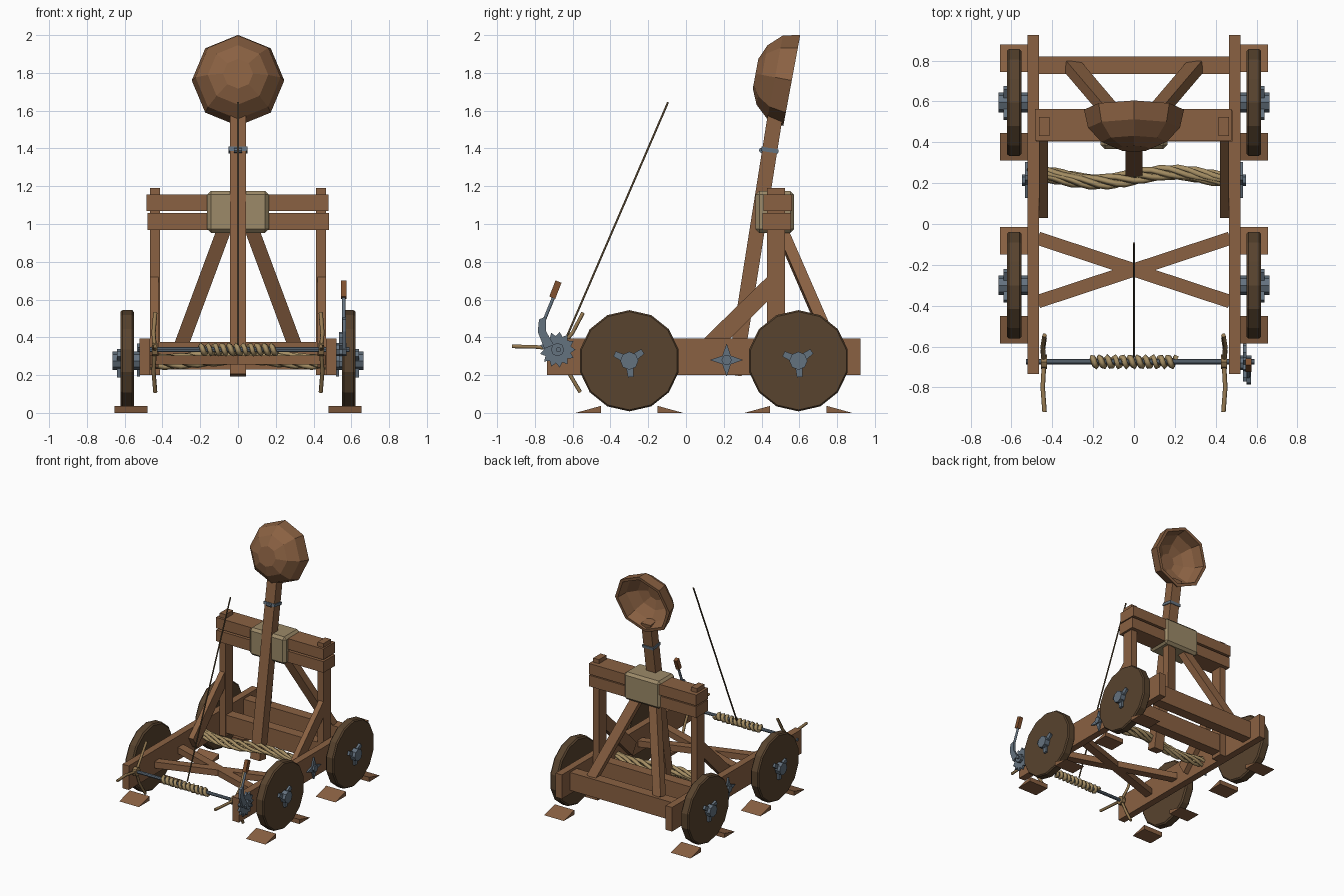
import bpy
import bmesh
from math import sin, cos, pi, radians
from mathutils import Vector

cube = bpy.data.objects.get("Cube")
if cube:
    bpy.data.objects.remove(cube, do_unlink=True)


def material(name, *rgb):
    linear = [((c / 255 + 0.055) / 1.055) ** 2.4 for c in rgb] + [1]
    m = bpy.data.materials.new(name)
    m.use_nodes = True
    m.diffuse_color = linear
    m.node_tree.nodes["Principled BSDF"].inputs["Base Color"].default_value = linear
    return m


WOOD = material("oak wood", 138, 97, 66)
DARK = material("dark wheel wood", 88, 67, 46)
STEEL = material("blue grey steel", 100, 114, 127)
ROPE = material("hemp rope", 166, 143, 100)
CLOTH = material("padding cloth", 156, 138, 104)
SPOKE = material("pale stick wood", 150, 122, 82)
GRIP = material("handle wood", 128, 80, 46)
CORD = material("dark cord", 84, 68, 46)


def finish(name, mesh, mat):
    mesh.materials.clear()
    mesh.materials.append(mat)
    obj = bpy.data.objects.new(name, mesh)
    bpy.context.collection.objects.link(obj)
    return obj


def loft(name, rings, mat):
    """Skin closed rings of equal length and cap both ends."""
    bm = bmesh.new()
    loops = [[bm.verts.new(p) for p in ring] for ring in rings]
    n = len(loops[0])
    for a, b in zip(loops, loops[1:]):
        for i in range(n):
            j = (i + 1) % n
            bm.faces.new((a[i], a[j], b[j], b[i]))
    bm.faces.new(loops[0])
    bm.faces.new(loops[-1])
    bmesh.ops.recalc_face_normals(bm, faces=bm.faces)
    mesh = bpy.data.meshes.new(name)
    bm.to_mesh(mesh)
    bm.free()
    return finish(name, mesh, mat)


def prism(name, outline, x0, x1, mat):
    """Extrude a (y, z) outline along x."""
    return loft(name, [[(x, y, z) for y, z in outline] for x in (x0, x1)], mat)


def box(name, xs, ys, zs, mat):
    (y0, y1), (z0, z1) = ys, zs
    return prism(name, [(y0, z0), (y1, z0), (y1, z1), (y0, z1)], *xs, mat)


def ring(y, z, radii, count, turn=0.0):
    """Regular outline whose corners cycle through the radii."""
    return [(y + r * cos(a), z + r * sin(a)) for i in range(count)
            for r, a in [(radii[i % len(radii)], turn + 2 * pi * i / count)]]


def beam(name, start, end, width, height, ref, mat):
    p, q = Vector(start), Vector(end)
    d = (q - p).normalized()
    side = d.cross(Vector(ref)).normalized()
    up = side.cross(d)
    corners = [side * sx * width / 2 + up * sz * height / 2
               for sx, sz in ((-1, -1), (1, -1), (1, 1), (-1, 1))]
    return loft(name, [[e + c for c in corners] for e in (p, q)], mat)


def tube(name, points, radius, mat, sides=1):
    data = bpy.data.curves.new(name, 'CURVE')
    data.dimensions = '3D'
    data.bevel_depth = radius
    data.bevel_resolution = sides
    data.use_fill_caps = True
    spline = data.splines.new('POLY')
    spline.points.add(len(points) - 1)
    for pt, co in zip(spline.points, points):
        pt.co = (*co, 1)
    temp = bpy.data.objects.new(name, data)
    mesh = bpy.data.meshes.new_from_object(temp)
    bpy.data.objects.remove(temp)
    bpy.data.curves.remove(data)
    return finish(name, mesh, mat)


Y, Z = (0, 1, 0), (0, 0, 1)

# Parts repeated on both sides
for s, label in ((1, "left"), (-1, "right")):
    box(f"{label}_rail", (s * 0.465, s * 0.522), (-0.735, 0.925), (0.2, 0.395), WOOD)
    box(f"{label}_post", (s * 0.413, s * 0.465), (0.43, 0.525), (0.2, 1.19), WOOD)
    prism(f"{label}_side_brace", [(0.03, 0.33), (0.43, 0.72), (0.43, 0.59), (0.08, 0.24)],
          s * 0.422, s * 0.465, WOOD)
    beam(f"{label}_back_brace", (s * 0.3, 0.77, 0.36), (s * 0.07, 0.5, 0.98),
         0.075, 0.06, Y, WOOD)
    beam(f"{label}_floor_brace", (-0.47, s * 0.155 - 0.225, 0.28),
         (0.47, -s * 0.155 - 0.225, 0.28), 0.065, 0.05, Z, WOOD)

    # Wheels, hubs and chocks
    for wy, end in ((-0.3, "front"), (0.595, "rear")):
        tag = f"{end}_{label}"
        rings = [[(s * x, y, z) for y, z in ring(wy, 0.276, [r], 14, pi / 14)]
                 for x, r in ((0.55, 0.257), (0.56, 0.268), (0.612, 0.268), (0.622, 0.26))]
        loft(f"{tag}_wheel", rings, DARK)
        prism(f"{tag}_hub", ring(wy, 0.276, [0.048], 8), s * 0.51, s * 0.664, STEEL)
        prongs = []
        for k in range(3):
            a = radians(35 + 120 * k)
            for r, da in ((0.035, -0.6), (0.088, -0.17), (0.088, 0.17), (0.035, 0.6)):
                prongs.append((wy + r * cos(a + da), 0.276 + r * sin(a + da)))
        prism(f"{tag}_hub_prongs", prongs, s * 0.615, s * 0.64, STEEL)
        for t in (-1, 1):
            prism(f"{tag}_chock", [(wy + t * 0.15, 0), (wy + t * 0.285, 0), (wy + t * 0.15, 0.037)],
                  s * 0.48, s * 0.655, WOOD)

    # Star plates holding the twisted rope
    prism(f"{label}_star_plate", ring(0.215, 0.28, [0.088, 0.032], 8), s * 0.52, s * 0.535, STEEL)
    prism(f"{label}_star_boss", ring(0.215, 0.28, [0.028], 6), s * 0.53, s * 0.548, STEEL)

    # Bent turning sticks on the windlass
    prism(f"{label}_stick_hub", ring(-0.675, 0.335, [0.035], 8), s * 0.425, s * 0.455, SPOKE)
    for my, mz, ty, tz in ((-0.8, 0.35, -0.92, 0.352), (-0.6, 0.425, -0.545, 0.53),
                           (-0.625, 0.22, -0.56, 0.11)):
        tube(f"{label}_turning_stick", [(s * 0.44, -0.675, 0.335), (s * 0.447, my, mz),
                                        (s * 0.438, ty, tz)], 0.011, SPOKE)

# Cross members and top beams
box("rear_cross_beam", (-0.468, 0.468), (0.735, 0.82), (0.23, 0.375), WOOD)
box("middle_cross_beam", (-0.468, 0.468), (0.435, 0.52), (0.23, 0.375), WOOD)
box("upper_top_beam", (-0.485, 0.478), (0.41, 0.562), (1.07, 1.157), WOOD)
box("lower_top_beam", (-0.48, 0.483), (0.405, 0.555), (0.968, 1.058), WOOD)

# Cloth pad wrapped over the beams
pad = box("beam_pad", (-0.163, 0.163), (0.368, 0.572), (0.953, 1.175), CLOTH)
bevel = pad.modifiers.new("soft edges", 'BEVEL')
bevel.width = 0.02
bevel.segments = 1

# Throwing arm with a steel band and eyelet
beam("throwing_arm", (0, 0.255, 0.2), (0, 0.475, 1.59), 0.085, 0.08, Y, WOOD)
beam("arm_band", (0, 0.442, 1.38), (0, 0.4455, 1.402), 0.1, 0.092, Y, STEEL)
prism("band_eyelet", ring(0.4, 1.39, [0.014], 8), -0.02, 0.02, STEEL)

# Faceted hollow bowl, spun around its tilted axis
axis = Vector((0, -0.983, 0.183))
up = Vector((0, 0.183, 0.983))
center = Vector((0, 0.56, 1.76))
profile = [(0.195, 0.08), (0.16, 0.16), (0.09, 0.225), (0, 0.245),
           (0, 0.22), (0.08, 0.2), (0.14, 0.135), (0.17, 0.065)]
loft("bowl", [[center + axis * d + up * v + Vector((u, 0, 0))
               for u, v in ring(0, 0, [r], 8, pi / 2)] for d, r in profile], WOOD)

# Twisted rope bundle through the foot of the arm
for k in range(6):
    strand = []
    for i in range(25):
        t = i / 12 - 1
        a = 2 * pi * k / 6 + 5 * t
        spread = 0.022 + 0.014 * sin(9 * t + k)
        strand.append((0.52 * t, 0.23 + spread * cos(a) + 0.012 * sin(5 * t),
                       0.285 + 1.2 * spread * sin(a)))
    tube("twisted_rope_strand", strand, 0.016, ROPE, 0)

# Windlass axle, coil and cord
prism("windlass_axle", ring(-0.675, 0.335, [0.013], 8), -0.53, 0.59, STEEL)
coil = [(-0.205 + 0.41 * i / 88, -0.675 + 0.022 * cos(i * pi / 4),
         0.335 + 0.022 * sin(i * pi / 4)) for i in range(89)]
tube("windlass_rope_coil", coil, 0.0155, ROPE, 0)
tube("pull_cord", [(0, -0.65, 0.36), (0, -0.095, 1.645)], 0.006, CORD)

# Ratchet gear and its lever
prism("ratchet_gear", ring(-0.68, 0.335, [0.095, 0.072], 26), 0.535, 0.552, STEEL)
prism("gear_boss", ring(-0.68, 0.335, [0.035], 8), 0.52, 0.575, STEEL)
prism("lever_hook", [(-0.75, 0.34), (-0.785, 0.43), (-0.778, 0.495), (-0.74, 0.51),
                     (-0.74, 0.43), (-0.7, 0.36)], 0.552, 0.572, STEEL)
tube("lever_rod", [(0.56, -0.755, 0.48), (0.56, -0.7, 0.615)], 0.01, STEEL)
beam("lever_grip", (0.56, -0.708, 0.61), (0.56, -0.675, 0.695), 0.03, 0.034, Y, GRIP)
